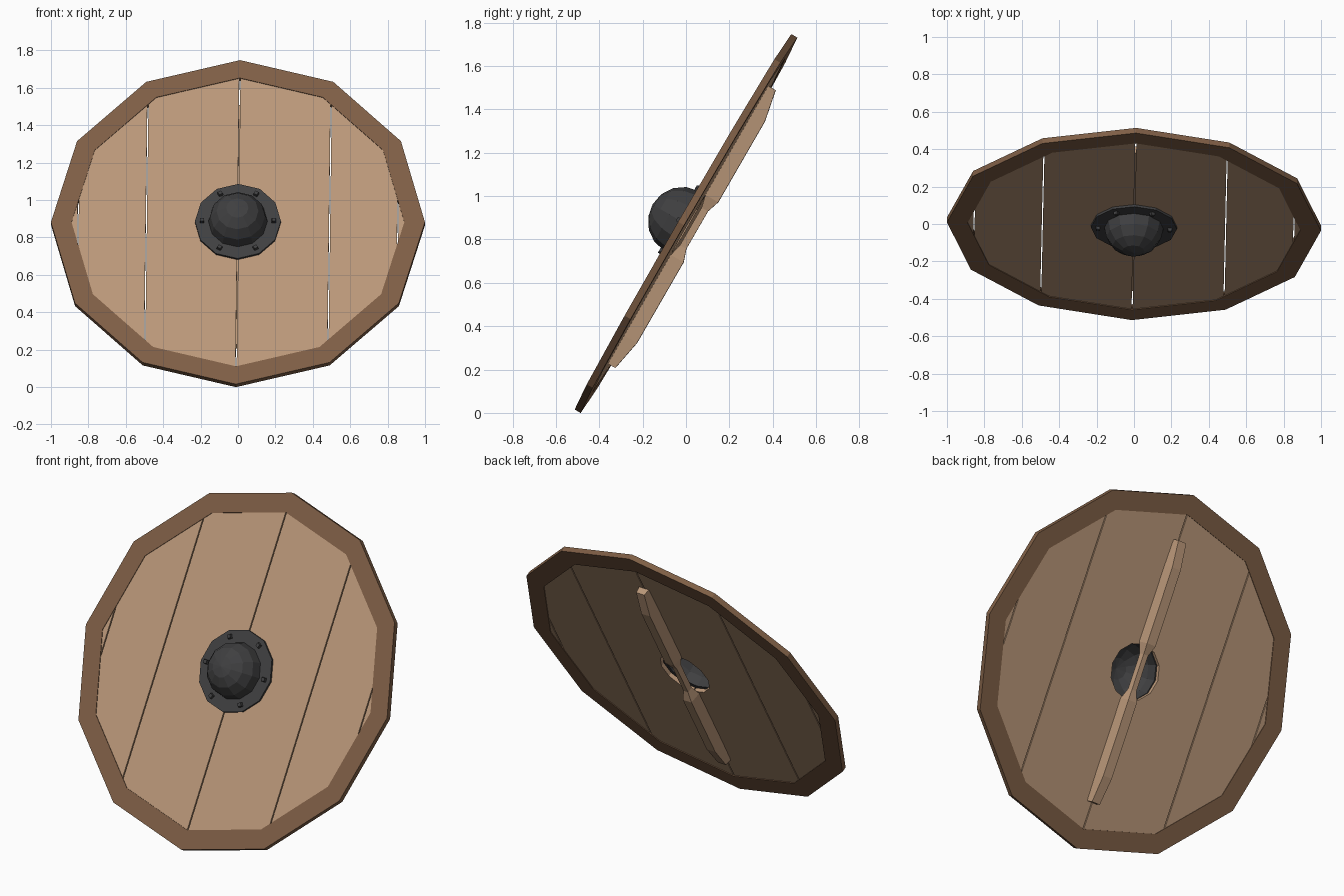
import bpy, bmesh, math
from mathutils import Matrix, Vector

if "Cube" in bpy.data.objects:
    bpy.data.objects.remove(bpy.data.objects["Cube"])

# Shield space: x across, y up the face, z out of the front
POSE = (Matrix.Translation((0, 0, 0.8735)) @ Matrix.Rotation(math.radians(-1.3), 4, 'Z')
        @ Matrix.Rotation(math.radians(60), 4, 'X'))


def material(name, rgb):
    m = bpy.data.materials.new(name)
    m.diffuse_color = (*rgb, 1)
    m.use_nodes = True
    m.node_tree.nodes["Principled BSDF"].inputs["Base Color"].default_value = m.diffuse_color
    return m


PLANK = material("pale_wood", (0.49, 0.31, 0.19))
RIM = material("brown_wood", (0.21, 0.112, 0.06))
IRON = material("dark_iron", (0.05, 0.05, 0.052))


def finish(name, bm, mat):
    bmesh.ops.recalc_face_normals(bm, faces=bm.faces)
    me = bpy.data.meshes.new(name)
    bm.to_mesh(me)
    bm.free()
    me.materials.append(mat)
    ob = bpy.data.objects.new(name, me)
    ob.matrix_world = POSE
    bpy.context.collection.objects.link(ob)
    return ob


def lathe(profile, n=12, closed=False):
    """Revolve (radius, height) points about the z axis with n flat sides."""
    bm = bmesh.new()
    rings = []
    for r, z in profile:
        if r == 0:
            rings.append([bm.verts.new((0, 0, z))] * n)
        else:
            rings.append([bm.verts.new((r * math.cos(2 * math.pi * i / n),
                                        r * math.sin(2 * math.pi * i / n), z)) for i in range(n)])
    pairs = list(zip(rings, rings[1:]))
    if closed:
        pairs.append((rings[-1], rings[0]))
    for a, b in pairs:
        for i in range(n):
            j = (i + 1) % n
            bm.faces.new(list(dict.fromkeys((a[i], a[j], b[j], b[i]))))
    return bm


def washer(r_out, r_in, h):
    return lathe([(r_out, -h), (r_out, h), (r_in, h), (r_in, -h)], closed=True)


# Rim
finish("rim", washer(1.0, 0.89, 0.016), RIM)

# Planks: slices of a disc with a hand hole, narrow gaps between them
cuts = [-0.93, -0.855, -0.49, 0, 0.49, 0.855, 0.93]
for k, (x0, x1) in enumerate(zip(cuts, cuts[1:])):
    bm = washer(0.93, 0.155, 0.012)
    for x, sign in ((x0 + 0.003, -1), (x1 - 0.003, 1)):
        bmesh.ops.bisect_plane(bm, geom=bm.verts[:] + bm.edges[:] + bm.faces[:], dist=1e-5,
                               plane_co=(x, 0, 0), plane_no=(sign, 0, 0), clear_outer=True)
        bmesh.ops.holes_fill(bm, edges=[e for e in bm.edges if e.is_boundary], sides=0)
    bmesh.ops.dissolve_limit(bm, angle_limit=0.01, verts=bm.verts[:], edges=bm.edges[:])
    finish(f"plank_{k + 1}", bm, PLANK)

# Iron boss: flange, then a hollow dome over the hand hole
dome = [(0.158 * math.cos(math.radians(a)), 0.026 + 0.152 * math.sin(math.radians(a)))
        for a in (0, 22, 45, 68)]
finish("boss", lathe([(0.155, 0.0125), (0.23, 0.0125), (0.23, 0.026)] + dome + [(0, 0.178)]), IRON)

# Rivets around the flange
bm = bmesh.new()
for i in range(6):
    a = math.radians(60 * i)
    place = Matrix.Rotation(a, 4, 'Z') @ Matrix.Translation((0.192, 0, 0.03))
    cube = bmesh.ops.create_cube(bm, size=0.026, matrix=place)
    for v in cube['verts']:
        if v.co.z > 0.03:
            c = place @ Vector((0, 0, 0))
            v.co.x += (c.x - v.co.x) * 0.25
            v.co.y += (c.y - v.co.y) * 0.25
finish("rivets", bm, IRON)

# Handle: stations along the back (y, half width, near depth, far depth)
half = [(0.10, 0.019, 0.026, 0.060), (0.16, 0.036, 0.012, 0.080),
        (0.59, 0.036, 0.012, 0.080), (0.74, 0.033, 0.012, 0.051)]
stations = [(-y, w, n, f) for y, w, n, f in reversed(half)] + half
bm = bmesh.new()
loops = [[bm.verts.new(p) for p in ((-w, y, -n), (w, y, -n), (w * 0.8, y, -f), (-w * 0.8, y, -f))]
         for y, w, n, f in stations]
for a, b in zip(loops, loops[1:]):
    for i in range(4):
        j = (i + 1) % 4
        bm.faces.new((a[i], a[j], b[j], b[i]))
bm.faces.new(loops[0])
bm.faces.new(loops[-1])
finish("handle", bm, PLANK)
